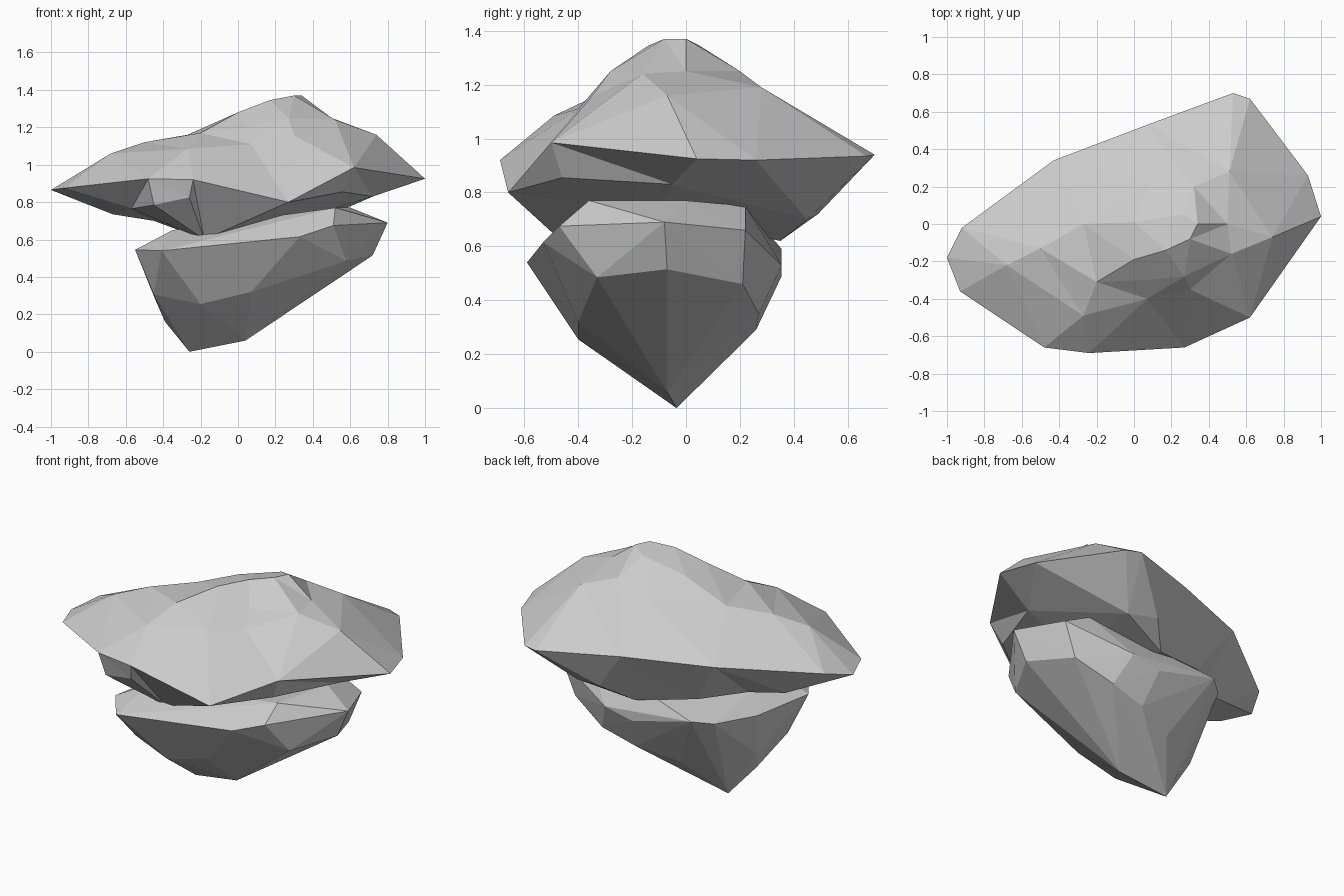
import bpy, bmesh
from mathutils import Vector
from mathutils.geometry import delaunay_2d_cdt

stone = bpy.data.materials.new("grey_stone")
stone.diffuse_color = (0.6, 0.6, 0.6, 1)


def finish(bm, name):
    bmesh.ops.recalc_face_normals(bm, faces=bm.faces[:])
    mesh = bpy.data.meshes.new(name)
    bm.to_mesh(mesh)
    bm.free()
    mesh.materials.append(stone)
    bpy.context.collection.objects.link(bpy.data.objects.new(name, mesh))


def hull_rock(name, points):
    """Faceted convex boulder wrapped around its corner points."""
    bm = bmesh.new()
    verts = [bm.verts.new(p) for p in points]
    bmesh.ops.convex_hull(bm, input=verts)
    loose = [v for v in bm.verts if not v.link_faces]
    bmesh.ops.delete(bm, geom=loose, context='VERTS')
    finish(bm, name)


def sheet_rock(name, rim, upper, lower):
    """Boulder made of an upper and a lower faceted sheet sharing one rim."""
    bm = bmesh.new()
    rim_verts = [bm.verts.new(p) for p in rim]
    for inner in (upper, lower):
        verts = rim_verts + [bm.verts.new(p) for p in inner]
        flat = [Vector(v.co[:2]) for v in verts]
        out = delaunay_2d_cdt(flat, [], [list(range(len(rim)))], 1, 1e-5)
        for face in out[2]:
            bm.faces.new([verts[out[3][i][0]] for i in face])
    finish(bm, name)


# Lower boulder: pointed foot, wide shoulder, slanted top
hull_rock("lower_rock", [
    (-.26, -.035, 0), (.04, -.07, .06), (-.39, -.12, .16), (-.085, .18, .23),
    (-.20, .10, .23), (-.20, -.40, .255), (.07, -.40, .32),
    (-.45, -.34, .305), (-.445, -.05, .285), (.16, .26, .29),
    (.375, .27, .35), (.58, -.33, .485), (.72, -.07, .515), (.60, .21, .46),
    (.115, .355, .49), (.30, .355, .53), (-.28, .355, .59), (-.38, .27, .57),
    (-.48, 0, .545), (-.55, -.395, .545), (-.41, -.59, .54),
    (.33, -.53, .615), (.51, -.47, .675), (.80, -.08, .69), (.68, .22, .66),
    (.52, -.36, .77), (.60, 0, .77), (.50, .22, .75), (-.35, -.35, .65),
])

# Upper boulder: broad slab with an off-centre ridge
rim = [
    (-1, -.18, .865), (-.93, -.36, .875), (-.48, -.66, .925),
    (-.24, -.69, .92), (.27, -.66, .80), (.62, -.50, .985),
    (1, .04, .925), (.93, .26, .92), (.62, .67, .935), (.53, .70, .94),
    (.07, .53, .96), (-.43, .34, .955), (-.92, -.02, .91),
]
top = [
    (-.68, -.22, 1.06), (-.50, -.13, 1.12),
    (-.27, 0, 1.16), (-.20, -.31, 1.17), (-.27, -.49, 1.085),
    (0, -.19, 1.28), (.17, -.14, 1.345), (.30, -.08, 1.37),
    (.34, 0, 1.37), (.0, .01, 1.275), (.26, .05, 1.345),
    (.05, -.30, 1.20), (.27, -.28, 1.25), (.07, -.40, 1.11),
    (.30, -.35, 1.155), (.52, -.16, 1.24), (.50, 0, 1.25),
    (.74, -.07, 1.16), (.51, .28, 1.19), (.32, .20, 1.25), (.08, .22, 1.18),
]
underside = [
    (-.67, 0, .735), (-.57, -.40, .765), (-.45, -.63, .785),
    (-.26, -.66, .825), (-.18, -.44, .60), (-.45, .05, .70),
    (-.25, .25, .68), (.10, .35, .62), (.24, .49, .72), (.42, .45, .70),
    (.56, -.46, .855), (.72, -.05, .83), (.35, -.10, .72),
]
sheet_rock("upper_rock", rim, top, underside)
